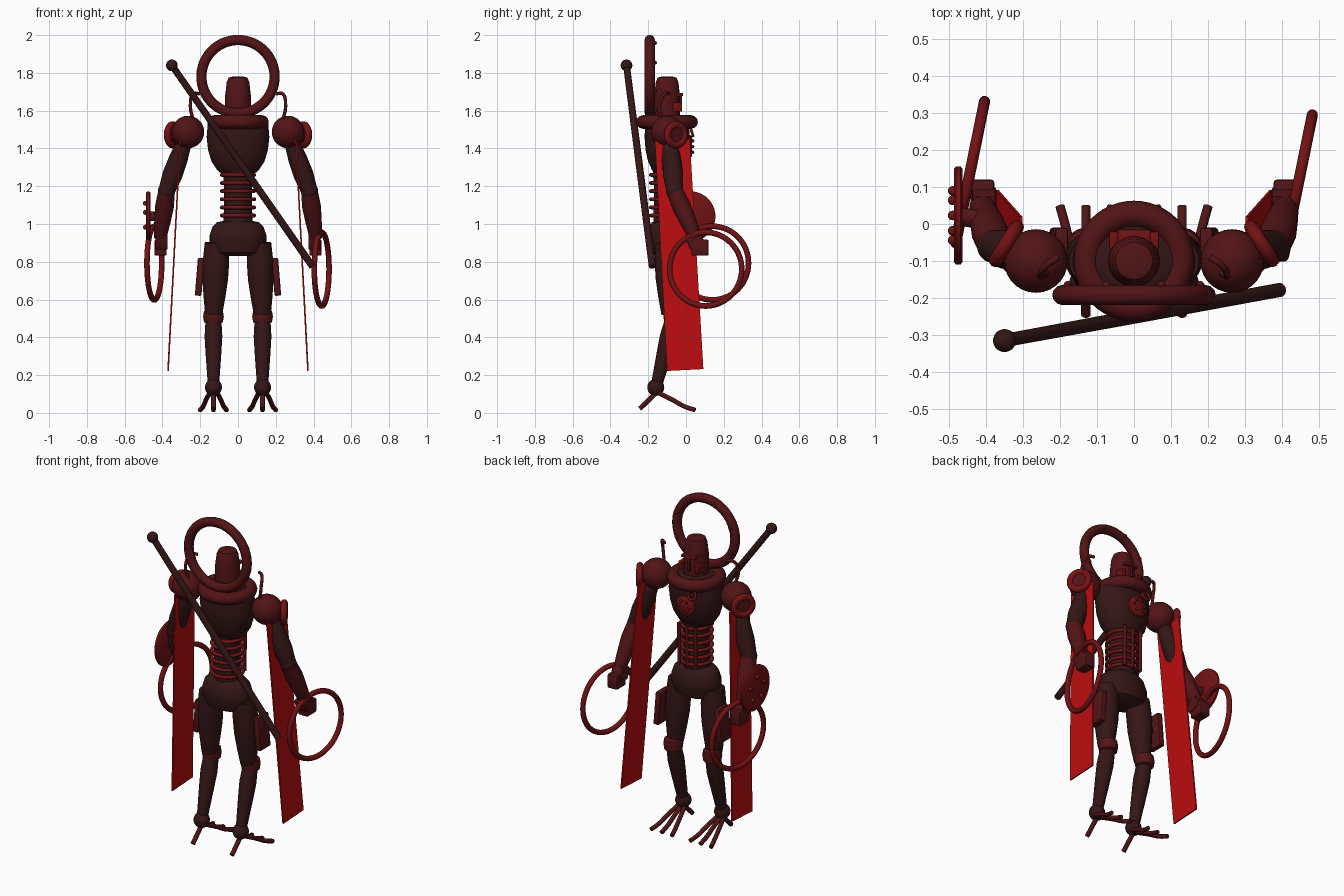
import bpy, bmesh, math
from mathutils import Vector, Matrix

if "Cube" in bpy.data.objects:
    bpy.data.objects.remove(bpy.data.objects["Cube"])

def mat(name, c):
    m = bpy.data.materials.new(name)
    m.diffuse_color = (*c, 1)
    m.use_nodes = True
    m.node_tree.nodes["Principled BSDF"].inputs["Base Color"].default_value = m.diffuse_color
    return m

DARK = mat("dark", (0.035, 0.008, 0.008))
MAROON = mat("maroon", (0.085, 0.007, 0.008))
RED = mat("red", (0.17, 0.006, 0.007))
BRIGHT = mat("bright_red", (0.5, 0.004, 0.005))

def finish(bm, name, m, M=Matrix()):
    bm.transform(M)
    bmesh.ops.recalc_face_normals(bm, faces=bm.faces)
    me = bpy.data.meshes.new(name)
    bm.to_mesh(me)
    bm.free()
    me.materials.append(m)
    o = bpy.data.objects.new(name, me)
    bpy.context.collection.objects.link(o)
    return o

def aim(p, d):
    return Matrix.Translation(p) @ Vector(d).to_track_quat('Z', 'Y').to_matrix().to_4x4()

def lathe(name, profile, m, M=Matrix(), n=32, closed=False):
    # spin (radius, z) points around z; closed makes a ring section
    bm = bmesh.new()
    rings = [[bm.verts.new((r * math.cos(2 * math.pi * i / n), r * math.sin(2 * math.pi * i / n), z))
              for i in range(n)] for r, z in profile]
    pairs = list(zip(rings, rings[1:])) + ([(rings[-1], rings[0])] if closed else [])
    for a, b in pairs:
        for i in range(n):
            bm.faces.new((a[i], a[(i + 1) % n], b[(i + 1) % n], b[i]))
    if not closed:
        bm.faces.new(rings[0])
        bm.faces.new(rings[-1])
    return finish(bm, name, m, M)

def ring(name, p, d, R, r, m, n=48):
    sec = [(R + r * math.cos(a * math.pi / 6), r * math.sin(a * math.pi / 6)) for a in range(12)]
    return lathe(name, sec, m, aim(p, d), n, True)

def ball(name, p, r, m, scale=(1, 1, 1)):
    bm = bmesh.new()
    bmesh.ops.create_uvsphere(bm, u_segments=28, v_segments=16, radius=r)
    return finish(bm, name, m, Matrix.Translation(p) @ Matrix.Diagonal((*scale, 1)))

def limb(name, a, b, radii, m, n=24):
    # tapered tube between two points, radii spread evenly along it
    a, b = Vector(a), Vector(b)
    L = (b - a).length
    k = len(radii) - 1
    return lathe(name, [(r, L * i / k) for i, r in enumerate(radii)], m, aim(a, b - a), n)

def box(name, p, size, m, rot=(0, 0, 0), bevel=0.008):
    bm = bmesh.new()
    bmesh.ops.create_cube(bm, size=1)
    bm.transform(Matrix.Diagonal((*size, 1)))
    if bevel:
        bmesh.ops.bevel(bm, geom=bm.edges[:], offset=bevel, segments=2, affect='EDGES', profile=0.5)
    R = Matrix.Rotation(rot[2], 4, 'Z') @ Matrix.Rotation(rot[1], 4, 'Y') @ Matrix.Rotation(rot[0], 4, 'X')
    return finish(bm, name, m, Matrix.Translation(p) @ R)

def hose(name, pts, r, m):
    cu = bpy.data.curves.new(name, 'CURVE')
    cu.dimensions = '3D'
    cu.bevel_depth, cu.bevel_resolution, cu.use_fill_caps = r, 3, True
    s = cu.splines.new('BEZIER')
    s.bezier_points.add(len(pts) - 1)
    for bp, p in zip(s.bezier_points, pts):
        bp.co = p
        bp.handle_left_type = bp.handle_right_type = 'AUTO'
    cu.materials.append(m)
    o = bpy.data.objects.new(name, cu)
    bpy.context.collection.objects.link(o)

Y = -0.1  # body axis
def body(scale_y):
    return Matrix.Translation((0, Y, 0)) @ Matrix.Diagonal((1, scale_y, 1, 1))

# Torso, neck ring and pelvis
lathe("chest", [(0.08, 1.26), (0.11, 1.285), (0.14, 1.33), (0.158, 1.39), (0.166, 1.46), (0.16, 1.53), (0.1, 1.57)],
      DARK, body(0.72), 40)
ring("collar", (0, Y, 1.54), (0, 0, 1), 0.127, 0.036, MAROON)
lathe("waist_core", [(0.078, 0.99), (0.074, 1.1), (0.074, 1.2), (0.08, 1.28)], DARK, body(0.95))
for i in range(6):
    ring("waist_rib", (0, Y, 1.045 + i * 0.043), (0, 0, 1), 0.086, 0.01, RED, 32)
for x in (-0.055, 0, 0.055):
    limb("belly_rod", (x, -0.015, 1.03), (x, -0.01, 1.28), [0.01, 0.01], MAROON, 12)
lathe("pelvis", [(0.085, 0.83), (0.13, 0.85), (0.15, 0.9), (0.15, 0.94), (0.135, 0.985), (0.11, 1.01), (0.07, 1.017)],
      DARK, body(0.72))

# Chest disc with studs
lathe("chest_disc", [(0.06, -0.02), (0.06, 0.01), (0.05, 0.018)], RED, aim((-0.01, 0.015, 1.41), (0, 1, 0)))
for i in range(6):
    a = i * math.pi / 3
    ball("chest_stud", (-0.01 + 0.035 * math.cos(a), 0.035, 1.41 + 0.035 * math.sin(a)), 0.009, MAROON)
ring("chest_loop", (-0.06, 0.03, 1.49), (0, 1, 0.3), 0.025, 0.007, RED, 24)

# Head
lathe("helmet", [(0.068, 1.54), (0.07, 1.62), (0.068, 1.68), (0.06, 1.75), (0.05, 1.775), (0.03, 1.78)],
      MAROON, body(1.0))
box("brow", (0, -0.035, 1.685), (0.09, 0.04, 0.016), RED, bevel=0.004)
box("nose_guard", (0, -0.033, 1.64), (0.018, 0.025, 0.09), MAROON, bevel=0.004)
for s in (-1, 1):
    box("cheek", (s * 0.055, -0.045, 1.62), (0.026, 0.05, 0.05), RED, bevel=0.005)

# Halo with studs
ring("halo", (0, -0.192, 1.78), (0, 1, 0), 0.194, 0.027, MAROON, 64)
for i in range(8):
    a = (i + 0.5) * math.pi / 4
    ball("halo_stud", (0.194 * math.cos(a), -0.165, 1.78 + 0.194 * math.sin(a)), 0.011, MAROON)

# Staff slung across the back
limb("staff", (-0.35, -0.315, 1.84), (0.395, -0.178, 0.775), [0.018, 0.019, 0.019], DARK)
ball("staff_knob", (-0.35, -0.315, 1.84), 0.031, DARK)

for s in (-1, 1):
    # Shoulder, arm and hand
    ball("shoulder", (s * 0.265, Y, 1.487), 0.086, MAROON)
    ring("shoulder_ring", (s * 0.345, -0.053, 1.472), (s * 0.84, 0.54, 0), 0.053, 0.019, RED)
    limb("shoulder_hub", (s * 0.3, -0.08, 1.475), (s * 0.352, -0.048, 1.472), [0.05, 0.045], MAROON)
    elbow = (s * 0.378, -0.06, 1.175)
    limb("upper_arm", (s * 0.285, -0.085, 1.43), elbow, [0.04, 0.05, 0.053, 0.044], DARK)
    ball("elbow", elbow, 0.046, DARK)
    limb("forearm", elbow, (s * 0.412, 0.05, 0.925), [0.044, 0.05, 0.043, 0.033], MAROON)
    box("wrist", (s * 0.405, 0.05, 0.91), (0.066, 0.085, 0.07), MAROON, (0.4, 0, 0))
    box("fist", (s * 0.41, 0.075, 0.875), (0.065, 0.09, 0.085), MAROON)
    # Hand hoop
    ring("hand_hoop", (s * 0.443, 0.122 - s * 0.018, 0.777 - s * 0.016), (0.98, -0.2, 0), 0.195, 0.015, RED, 64)
    # Hanging banner, a thin leaning sheet
    bm = bmesh.new()
    vs = [bm.verts.new((s * (x + t), y, z)) for t in (-0.004, 0.004)
          for x, y, z in ((0.306, -0.165, 1.45), (0.306, 0.02, 1.45), (0.37, 0.092, 0.232), (0.37, -0.1, 0.222))]
    for f in ((0, 1, 2, 3), (4, 5, 6, 7), (0, 1, 5, 4), (1, 2, 6, 5), (2, 3, 7, 6), (3, 0, 4, 7)):
        bm.faces.new([vs[i] for i in f])
    finish(bm, "banner", BRIGHT)
    # Shoulder hose
    hose("shoulder_hose", [(s * 0.235, -0.13, 1.54), (s * 0.252, -0.14, 1.63), (s * 0.235, -0.11, 1.69),
                           (s * 0.205, -0.09, 1.69)], 0.009, MAROON)
    # Leg
    knee = (s * 0.13, -0.065, 0.51)
    limb("thigh", (s * 0.112, -0.1, 0.9), (s * 0.129, -0.085, 0.52), [0.064, 0.07, 0.068, 0.058, 0.045], DARK)
    lathe("knee", [(0.03, -0.038), (0.05, -0.03), (0.055, 0), (0.05, 0.03), (0.03, 0.038)], MAROON,
          Matrix.Translation(knee))
    limb("shin", (s * 0.13, -0.07, 0.49), (s * 0.13, -0.155, 0.15), [0.042, 0.047, 0.042, 0.036, 0.03], DARK)
    box("thigh_plate", (s * 0.203, -0.06, 0.72), (0.035, 0.1, 0.2), MAROON, (0, s * -0.08, 0))
    # Foot with splayed toes and heel spur
    ball("ankle", (s * 0.13, -0.16, 0.135), 0.045, DARK)
    for k in (-1, 0, 1):
        x = s * 0.13
        hose("toe", [(x + k * 0.02, -0.145, 0.105), (x + k * 0.04, -0.07, 0.068), (x + k * 0.054, -0.01, 0.035),
                     (x + k * 0.07, 0.048, 0.015)], 0.0125, MAROON)
    limb("heel_spur", (s * 0.13, -0.165, 0.1), (s * 0.13, -0.245, 0.022), [0.013, 0.013], MAROON, 12)

# Round shield on one forearm, with studs
lathe("shield", [(0.125, -0.012), (0.133, -0.006), (0.133, 0.006), (0.125, 0.012)], RED,
      aim((-0.475, 0.023, 1.04), (-1, 0, 0)), 40)
for i in range(5):
    a = math.pi / 2 + i * 2 * math.pi / 5
    ball("shield_stud", (-0.49, 0.023 + 0.07 * math.cos(a), 1.04 + 0.07 * math.sin(a)), 0.013, RED)
limb("shield_mount", (-0.4, 0.01, 1.04), (-0.47, 0.02, 1.04), [0.025, 0.025], MAROON)

# Smooth shading with sharp edges kept
for o in bpy.context.collection.objects:
    if o.type == 'MESH':
        o.select_set(True)
        bpy.context.view_layer.objects.active = o
bpy.ops.object.shade_smooth_by_angle(angle=math.radians(40))
